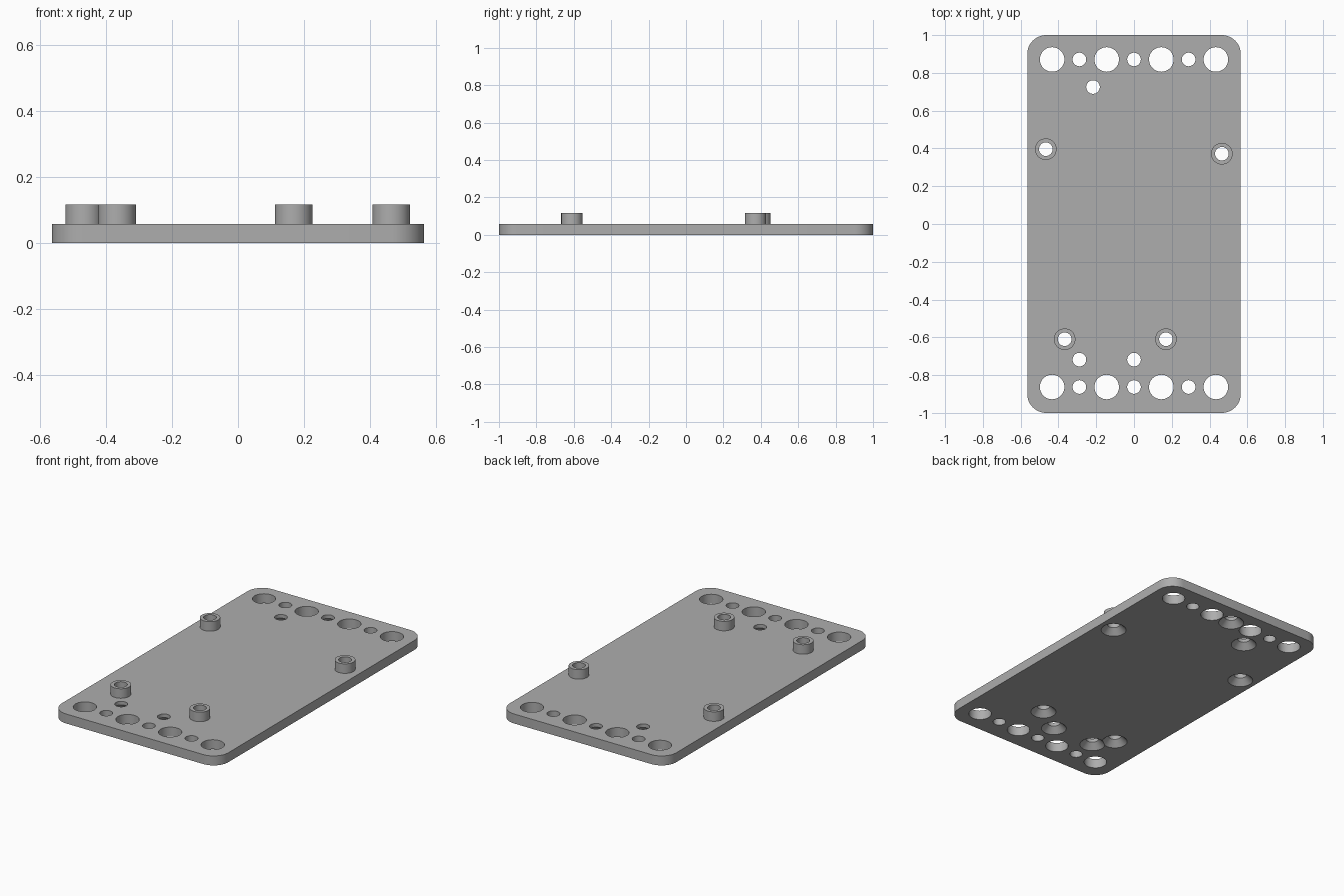
import bpy, bmesh, math

cube = bpy.data.objects.get("Cube")
if cube:
    bpy.data.objects.remove(cube, do_unlink=True)

HALF_X, HALF_Y, THICK, CORNER = 0.565, 1.0, 0.058, 0.1
POST_TOP, POST_R, HOLE_R, BIG_R, SINK_R = 0.116, 0.057, 0.036, 0.065, 0.072
SINK_DEPTH = SINK_R - HOLE_R
SEGMENTS = 48

grey = bpy.data.materials.new("plain grey")
grey.use_nodes = True
colour = (0.42, 0.42, 0.42, 1)
grey.diffuse_color = colour
grey.node_tree.nodes["Principled BSDF"].inputs["Base Color"].default_value = colour


def lathe(bm, centre, profile, closed):
    """Sweep (radius, z) points round a vertical axis; cap the ends if closed."""
    rings = []
    for r, z in profile:
        angles = [2 * math.pi * i / SEGMENTS for i in range(SEGMENTS)]
        rings.append([bm.verts.new((centre[0] + r * math.cos(a),
                                    centre[1] + r * math.sin(a), z)) for a in angles])
    for low, high in zip(rings, rings[1:]):
        for i in range(SEGMENTS):
            j = (i + 1) % SEGMENTS
            bm.faces.new((low[i], low[j], high[j], high[i]))
    if closed:
        bm.faces.new(rings[0][::-1])
        bm.faces.new(rings[-1])


def finish(bm, name):
    mesh = bpy.data.meshes.new(name)
    bm.to_mesh(mesh)
    bm.free()
    mesh.materials.append(grey)
    obj = bpy.data.objects.new(name, mesh)
    bpy.context.collection.objects.link(obj)
    return obj


def activate(obj):
    bpy.ops.object.select_all(action='DESELECT')
    obj.select_set(True)
    bpy.context.view_layer.objects.active = obj


# Hole layout
posts = {"back_right_post": (-0.467, 0.396), "back_left_post": (0.465, 0.372),
         "front_right_post": (-0.367, -0.61), "front_left_post": (0.169, -0.61)}
back_row, front_row, pitch = 0.871, -0.863, 0.1445
sunk = list(posts.values()) + [(-0.217, 0.725), (-2 * pitch, -0.718),
                               (0, -0.718), (0, back_row)]
straight = []
for y in (back_row, front_row):
    for step in range(-3, 4):
        if (step * pitch, y) not in sunk:
            straight.append((step * pitch, y, BIG_R if step % 2 else HOLE_R))

# Rounded plate
bm = bmesh.new()
outline = []
for quarter, (sx, sy) in enumerate(((1, 1), (-1, 1), (-1, -1), (1, -1))):
    for i in range(13):
        a = math.pi / 2 * (quarter + i / 12)
        outline.append(bm.verts.new((sx * (HALF_X - CORNER) + CORNER * math.cos(a),
                                     sy * (HALF_Y - CORNER) + CORNER * math.sin(a), 0)))
base = bm.faces.new(outline)
top = bmesh.ops.extrude_face_region(bm, geom=[base])["geom"]
bmesh.ops.translate(bm, vec=(0, 0, THICK),
                    verts=[v for v in top if isinstance(v, bmesh.types.BMVert)])
bmesh.ops.recalc_face_normals(bm, faces=bm.faces)
plate = finish(bm, "mounting_plate")

# Straight holes, and holes countersunk from below
bm = bmesh.new()
for x, y, r in straight:
    lathe(bm, (x, y), [(r, -0.05), (r, 0.2)], True)
for centre in sunk:
    lathe(bm, centre, [(SINK_R, -0.05), (SINK_R, 0), (HOLE_R, SINK_DEPTH),
                       (HOLE_R, 0.2)], True)
cutter = finish(bm, "hole_cutter")
cutter.hide_render = True
cut = plate.modifiers.new("holes", 'BOOLEAN')
cut.object = cutter
cut.operation = 'DIFFERENCE'
cut.solver = 'EXACT'
cut.use_self = True
activate(plate)
bpy.ops.object.modifier_apply(modifier=cut.name)
bpy.data.objects.remove(cutter, do_unlink=True)
bpy.ops.object.shade_smooth_by_angle(angle=math.radians(30))

# Hollow standoff posts
for name, centre in posts.items():
    bm = bmesh.new()
    lathe(bm, centre, [(POST_R, THICK), (POST_R, POST_TOP),
                       (HOLE_R, POST_TOP), (HOLE_R, THICK)], False)
    activate(finish(bm, name))
    bpy.ops.object.shade_smooth_by_angle(angle=math.radians(30))
